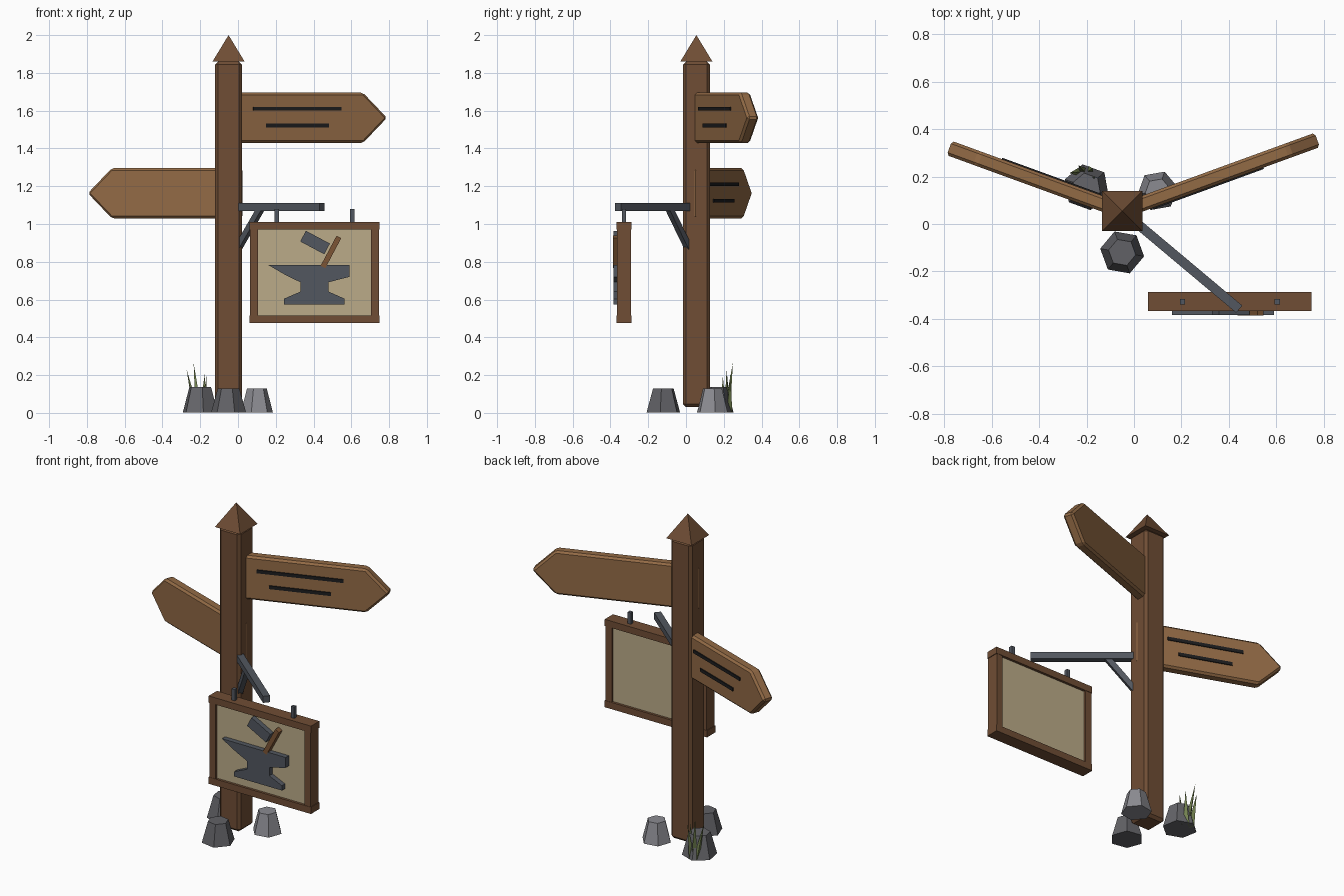
import bpy, bmesh, math
from mathutils import Vector, Matrix

if "Cube" in bpy.data.objects:
    bpy.data.objects.remove(bpy.data.objects["Cube"])

PX, PY = -0.05, 0.055   # post axis


def mat(name, r, g, b):
    m = bpy.data.materials.new(name)
    m.diffuse_color = (r, g, b, 1)
    m.use_nodes = True
    m.node_tree.nodes["Principled BSDF"].inputs["Base Color"].default_value = m.diffuse_color
    return m


DARK = mat("dark_wood", 0.16, 0.075, 0.035)
LIGHT = mat("light_wood", 0.29, 0.145, 0.06)
IRON = mat("iron", 0.085, 0.095, 0.115)
INK = mat("ink", 0.012, 0.012, 0.013)
CLOTH = mat("panel_tan", 0.50, 0.41, 0.25)
GRASS = mat("grass_green", 0.17, 0.22, 0.08)
HANDLE = mat("handle_wood", 0.20, 0.09, 0.035)
STONES = [mat("stone_%d" % i, v, v, v * 1.1) for i, v in enumerate((0.13, 0.26, 0.12))]


def finish(name, bm, material, matrix=Matrix(), bevel=0):
    bmesh.ops.recalc_face_normals(bm, faces=bm.faces)
    me = bpy.data.meshes.new(name)
    bm.to_mesh(me)
    bm.free()
    me.materials.append(material)
    ob = bpy.data.objects.new(name, me)
    bpy.context.collection.objects.link(ob)
    ob.matrix_world = matrix
    if bevel:
        mod = ob.modifiers.new("chamfer", 'BEVEL')
        mod.width = bevel
        mod.segments = 1
    return ob


def box(name, lo, hi, material, matrix=Matrix(), bevel=0):
    lo, hi = Vector(lo), Vector(hi)
    bm = bmesh.new()
    bmesh.ops.create_cube(bm, size=1)
    bmesh.ops.scale(bm, vec=hi - lo, verts=bm.verts)
    bmesh.ops.translate(bm, vec=(lo + hi) / 2, verts=bm.verts)
    return finish(name, bm, material, matrix, bevel)


def slab(name, pts, y0, y1, material, matrix=Matrix(), bevel=0):
    """Extrude an xz outline from y0 to y1."""
    bm = bmesh.new()
    f = bm.faces.new([bm.verts.new((x, y0, z)) for x, z in pts])
    ext = bmesh.ops.extrude_face_region(bm, geom=[f])
    vs = [v for v in ext["geom"] if isinstance(v, bmesh.types.BMVert)]
    bmesh.ops.translate(bm, vec=(0, y1 - y0, 0), verts=vs)
    return finish(name, bm, material, matrix, bevel)


def cone(name, n, r1, r2, h, material, matrix):
    bm = bmesh.new()
    bmesh.ops.create_cone(bm, cap_ends=True, segments=n, radius1=r1, radius2=r2, depth=h)
    bmesh.ops.translate(bm, vec=(0, 0, h / 2), verts=bm.verts)
    return finish(name, bm, material, matrix)


def place(x, y, z, deg=0, axis='Z'):
    return Matrix.Translation((x, y, z)) @ Matrix.Rotation(math.radians(deg), 4, axis)


# Post and pyramid cap
box("post", (-0.071, -0.071, 0.03), (0.071, 0.071, 1.86), DARK, place(PX, PY, 0), 0.016)
cone("post_cap", 4, 0.085 * math.sqrt(2), 0, 0.14, DARK, place(PX, PY, 1.86, 45))


# Arrow boards with two dark marks each
def arrow(name, z, deg, shoulder, tip, mid):
    m = place(PX, PY, z, deg)
    h, a = 0.133, -0.07
    slab(name, [(a, -h), (shoulder, -h), (tip, 0), (shoulder, h), (a, h)],
         -0.032, 0.032, LIGHT, m, 0.012)
    length = tip - a
    for i, (frac, dz) in enumerate(((0.52, 0.048), (0.37, -0.04))):
        w = length * frac / 2
        box("%s_mark_%d" % (name, i), (mid - w, -0.038, dz - 0.01),
            (mid + w, -0.028, dz + 0.01), INK, m)


arrow("upper_arrow_board", 1.562, 20, 0.75, 0.885, 0.375)
arrow("lower_arrow_board", 1.163, 160, 0.65, 0.785, 0.33)

# Iron bracket: beam and diagonal brace
bracket = place(PX, PY, 0, -40)
box("bracket_beam", (0.07, -0.02, 1.07), (0.645, 0.02, 1.11), IRON, bracket)
brace = bracket @ place(0.15, 0, 0.985, -53, 'Y')
box("bracket_brace", (-0.15, -0.015, -0.016), (0.135, 0.015, 0.016), IRON, brace)

# Hanging sign: frame, panel, hangers
SX, SY = 0.405, -0.328
sign = place(SX, SY, 0)
for name, z in (("frame_top", 0.97), ("frame_bottom", 0.475)):
    box(name, (-0.345, -0.04, z), (0.345, 0.04, z + 0.041), DARK, sign)
for name, s in (("frame_left", -1), ("frame_right", 1)):
    box(name, (s * 0.32 - 0.021, -0.038, 0.51), (s * 0.32 + 0.021, 0.038, 0.975), DARK, sign)
    box(name.replace("frame", "hanger"), (s * 0.2 - 0.011, -0.011, 1.0),
        (s * 0.2 + 0.011, 0.011, 1.08), IRON, sign)
box("sign_panel", (-0.31, -0.025, 0.50), (0.31, 0.025, 0.985), CLOTH, sign)

# Anvil and hammer relief
slab("anvil_relief", [(0.16, 0.783), (0.59, 0.783), (0.59, 0.72), (0.48, 0.692),
                      (0.48, 0.642), (0.565, 0.604), (0.565, 0.575), (0.243, 0.575),
                      (0.243, 0.604), (0.33, 0.642), (0.33, 0.692), (0.26, 0.725)],
     -0.384, -0.35, IRON)
box("hammer_head", (-0.072, -0.017, -0.032), (0.072, 0.017, 0.032), IRON,
    place(0.408, -0.367, 0.902, 28, 'Y'))
box("hammer_handle", (-0.09, -0.018, -0.014), (0.09, 0.018, 0.014), HANDLE,
    place(0.492, -0.368, 0.852, -62, 'Y'))

# Six-sided stones around the foot
for i, (x, y, r, h, deg) in enumerate(((-0.20, 0.155, 0.098, 0.135, 10),
                                       (0.10, 0.14, 0.086, 0.125, 40),
                                       (-0.05, -0.12, 0.094, 0.125, 20))):
    cone("stone_%d" % i, 6, r, r * 0.62, h, STONES[i], place(x, y, 0.003, deg))

# Grass blades as thin leaning spikes
for i, (bx, by, tx, ty, h) in enumerate(((-0.225, 0.22, -0.272, 0.215, 0.225),
                                         (-0.205, 0.215, -0.235, 0.248, 0.26),
                                         (-0.19, 0.225, -0.175, 0.235, 0.205),
                                         (-0.185, 0.20, -0.165, 0.195, 0.19))):
    lean = Vector((tx - bx, ty - by, h))
    rot = lean.to_track_quat('Z', 'Y').to_matrix().to_4x4()
    cone("grass_blade_%d" % i, 3, 0.02, 0, lean.length, GRASS,
         Matrix.Translation((bx, by, 0.004)) @ rot)
